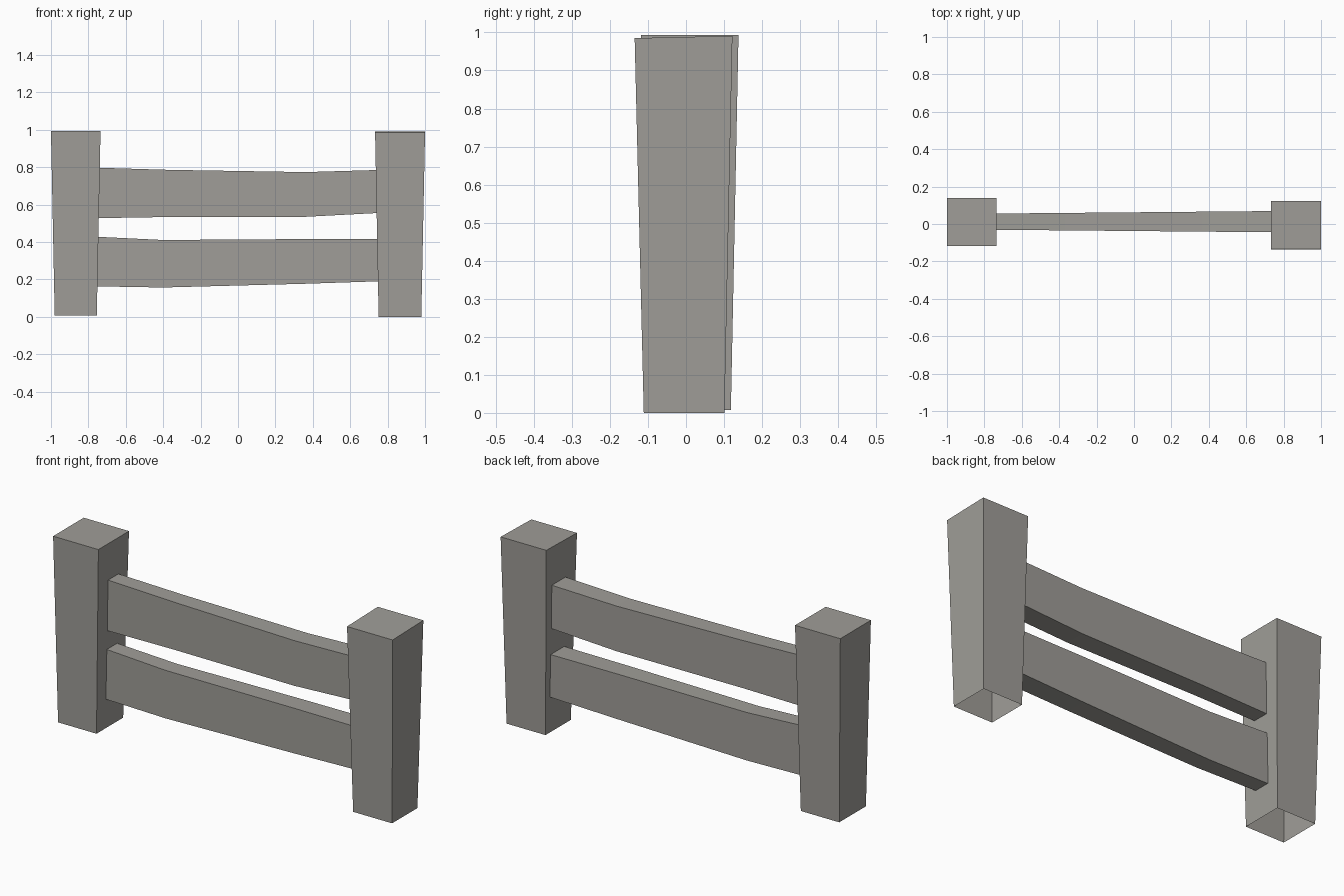
import bpy
import bmesh

cube = bpy.data.objects.get("Cube")
if cube:
    bpy.data.objects.remove(cube)

stone = bpy.data.materials.new("warm_grey")
stone.use_nodes = True
colour = (0.35, 0.34, 0.315, 1)
stone.diffuse_color = colour
stone.node_tree.nodes["Principled BSDF"].inputs["Base Color"].default_value = colour


def loft(name, rings, cap_start=True):
    """Skin a row of four-cornered rings and cap the ends."""
    bm = bmesh.new()
    loops = [[bm.verts.new(p) for p in ring] for ring in rings]
    for a, b in zip(loops, loops[1:]):
        for i in range(4):
            j = (i + 1) % 4
            bm.faces.new((a[i], a[j], b[j], b[i]))
    bm.faces.new(loops[-1])
    if cap_start:
        bm.faces.new(loops[0][::-1])
    bmesh.ops.recalc_face_normals(bm, faces=bm.faces)
    mesh = bpy.data.meshes.new(name)
    bm.to_mesh(mesh)
    bm.free()
    mesh.materials.append(stone)
    obj = bpy.data.objects.new(name, mesh)
    bpy.context.collection.objects.link(obj)
    return obj


def post(name, bottom, top):
    """Tapered post, hollow underneath; each end is x0, x1, y0, y1, z front, z back."""
    rings = []
    for x0, x1, y0, y1, zf, zb in (bottom, top):
        rings.append([(x0, y0, zf), (x1, y0, zf), (x1, y1, zb), (x0, y1, zb)])
    loft(name, rings, cap_start=False)


def rail(name, stations):
    """Bent plank that thickens towards +x; stations are x, z low, z high."""
    rings = []
    for x, low, high in stations:
        half = 0.05 + 0.009 * x
        mid = 0.0125
        rings.append([(x, mid - half, low), (x, mid + half, low),
                      (x, mid + half, high), (x, mid - half, high)])
    loft(name, rings)


# Posts, wider at the top
post("right_post", (-0.98, -0.755, -0.105, 0.118, 0.008, 0.008),
     (-1, -0.735, -0.118, 0.138, 0.993, 0.993))
post("left_post", (0.752, 0.98, -0.111, 0.101, 0, 0),
     (0.733, 1, -0.135, 0.122, 0.985, 0.991))

# Sagging rails between the posts
rail("upper_rail", [(-0.743, 0.528, 0.797), (-0.37, 0.534, 0.786),
                    (0.36, 0.535, 0.774), (0.74, 0.555, 0.785)])
rail("lower_rail", [(-0.75, 0.163, 0.428), (-0.4, 0.157, 0.411),
                    (0.36, 0.177, 0.416), (0.748, 0.19, 0.416)])
